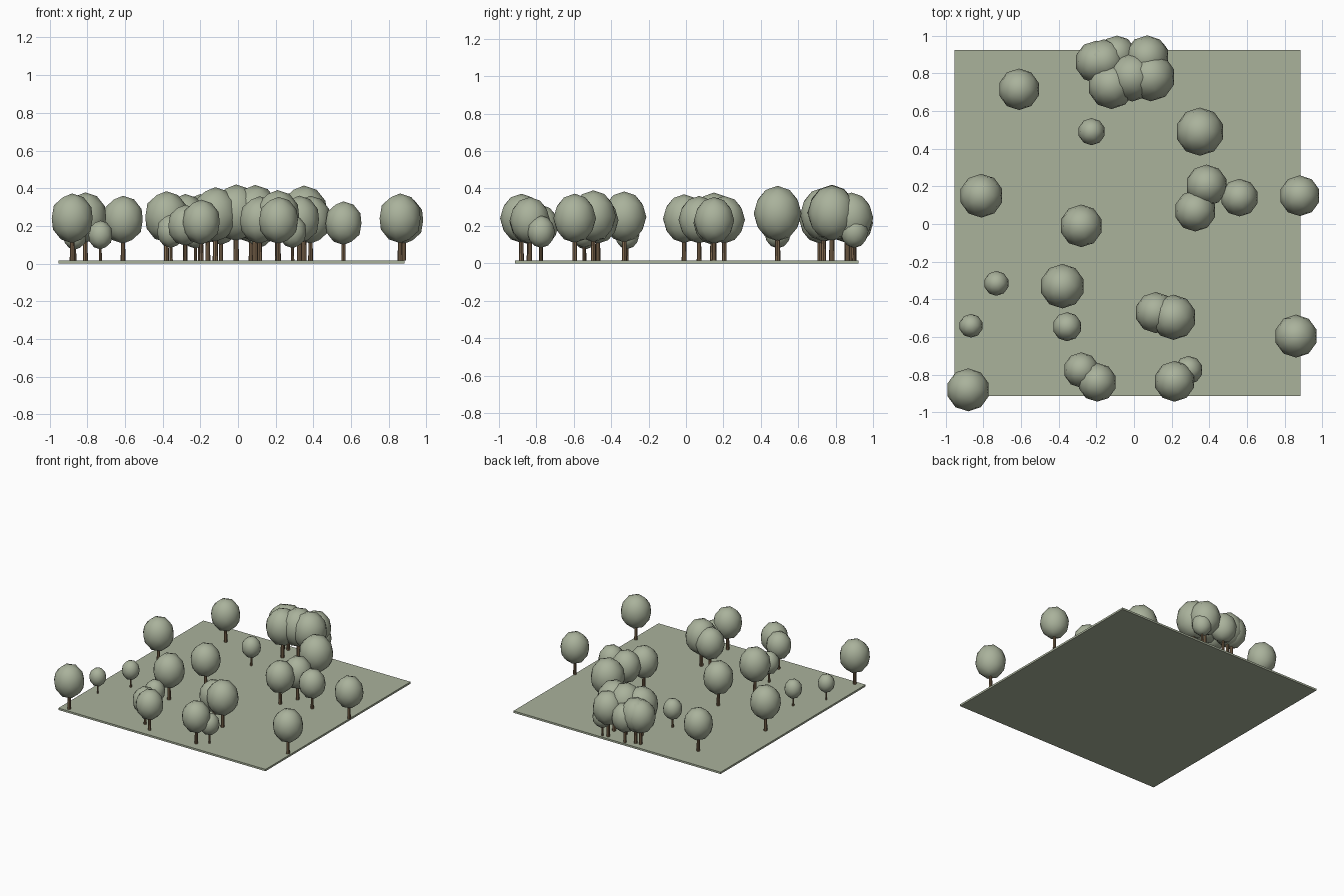
import bpy

if "Cube" in bpy.data.objects:
    bpy.data.objects.remove(bpy.data.objects["Cube"])

def material(name, rgb):
    m = bpy.data.materials.new(name)
    m.diffuse_color = (*rgb, 1)
    m.use_nodes = True
    m.node_tree.nodes["Principled BSDF"].inputs["Base Color"].default_value = m.diffuse_color
    return m

LEAF = material("sage green", (0.40, 0.445, 0.33))
BARK = material("bark brown", (0.22, 0.145, 0.08))
GROUND_TOP = 0.015

# Square ground slab
bpy.ops.mesh.primitive_cube_add(size=1, location=(-0.035, 0.005, GROUND_TOP / 2))
ground = bpy.context.object
ground.name = "ground_slab"
ground.scale = (1.836, 1.836, GROUND_TOP)
ground.data.materials.append(LEAF)

def tree(i, x, y, r):
    """Egg-shaped crown of radius r on a slim tapered trunk."""
    centre = 0.03 + 1.845 * r
    # Trunk reaches into the crown
    depth = centre - GROUND_TOP
    bpy.ops.mesh.primitive_cone_add(vertices=8, radius1=0.115 * r, radius2=0.085 * r,
                                    depth=depth, location=(x, y, GROUND_TOP + depth / 2))
    trunk = bpy.context.object
    trunk.name = f"trunk_{i}"
    trunk.data.materials.append(BARK)
    bpy.ops.object.shade_smooth_by_angle()
    # Crown
    bpy.ops.mesh.primitive_ico_sphere_add(subdivisions=2, radius=1, location=(x, y, centre))
    crown = bpy.context.object
    crown.name = f"crown_{i}"
    crown.scale = (r, r, 1.155 * r)
    crown.data.materials.append(LEAF)
    bpy.ops.object.shade_smooth()

# Scattered trees: x, y, crown radius
SCATTERED = [
    (-0.61, 0.715, 0.11), (-0.225, 0.49, 0.072), (0.35, 0.49, 0.128),
    (0.385, 0.205, 0.11), (0.325, 0.07, 0.11), (0.56, 0.14, 0.10),
    (0.88, 0.15, 0.108), (-0.81, 0.15, 0.116), (-0.28, -0.01, 0.113),
    (-0.73, -0.315, 0.066), (-0.865, -0.54, 0.063), (-0.38, -0.33, 0.118),
    (-0.355, -0.545, 0.077), (0.115, -0.47, 0.109), (0.21, -0.495, 0.12),
    (0.86, -0.595, 0.114), (-0.88, -0.88, 0.114), (-0.28, -0.775, 0.094),
    (-0.195, -0.84, 0.103), (0.29, -0.775, 0.075), (0.215, -0.835, 0.108),
]
# Dense clump at the back
CLUMP = [
    (-0.20, 0.86, 0.113), (-0.16, 0.865, 0.115), (-0.09, 0.90, 0.10),
    (0.07, 0.885, 0.116), (0.09, 0.78, 0.129), (-0.01, 0.78, 0.13),
    (-0.12, 0.735, 0.125), (0.11, 0.90, 0.075),
]
for i, (x, y, r) in enumerate(SCATTERED + CLUMP, 1):
    tree(i, x, y, r)
